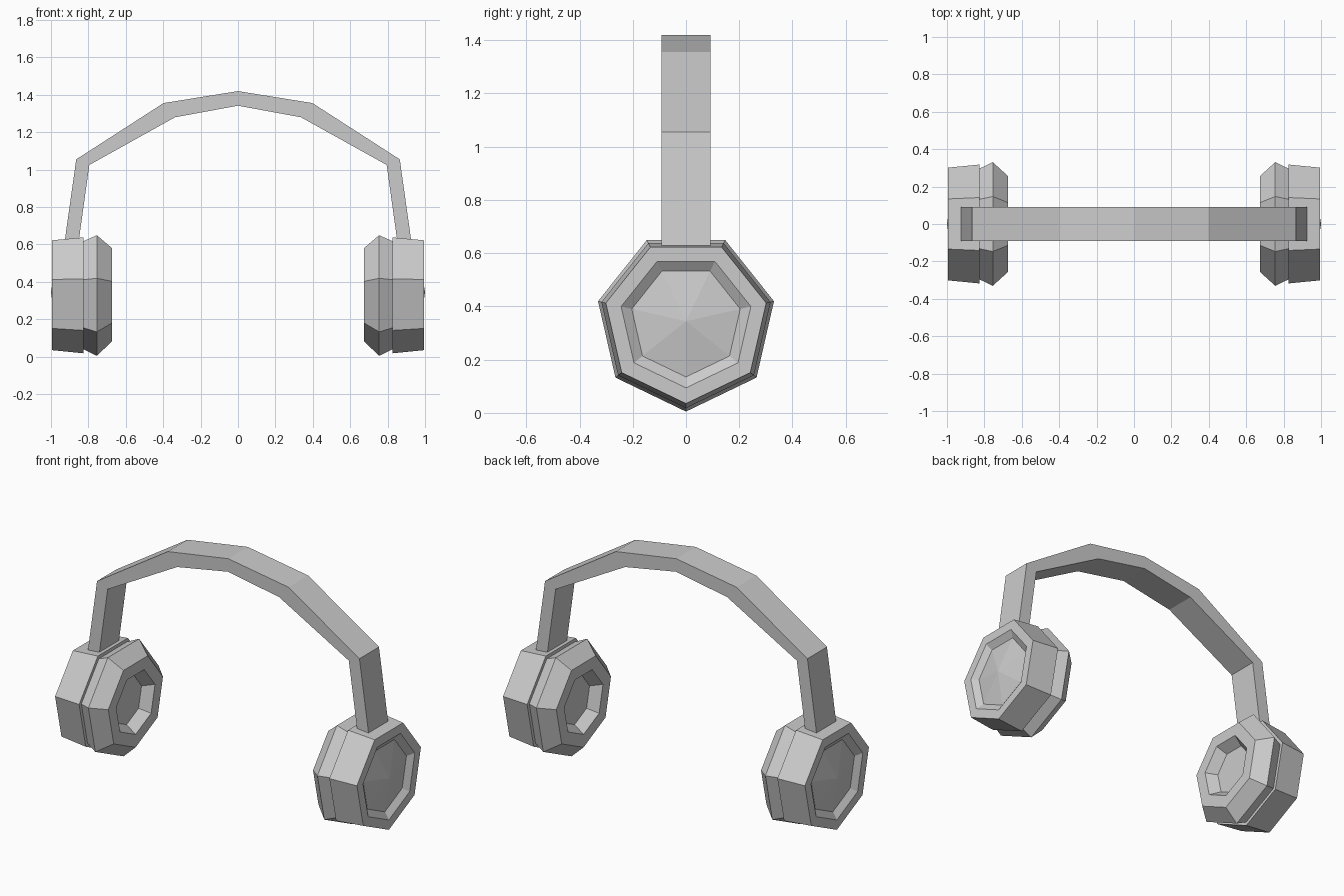
import bpy
import bmesh
from math import cos, sin, pi

cube = bpy.data.objects.get("Cube")
if cube:
    bpy.data.objects.remove(cube, do_unlink=True)

grey = bpy.data.materials.new("light grey")
grey.use_nodes = True
colour = (0.6, 0.6, 0.6, 1)
grey.diffuse_color = colour
grey.node_tree.nodes["Principled BSDF"].inputs["Base Color"].default_value = colour

SIDES = 7
CUP_Z = 0.344


def finish(name, bm):
    """Turn a half model into an object mirrored across x."""
    bmesh.ops.recalc_face_normals(bm, faces=bm.faces)
    mesh = bpy.data.meshes.new(name)
    bm.to_mesh(mesh)
    bm.free()
    mesh.materials.append(grey)
    obj = bpy.data.objects.new(name, mesh)
    bpy.context.collection.objects.link(obj)
    mirror = obj.modifiers.new("Mirror", 'MIRROR')
    mirror.use_clip = True
    return obj


def heptagon_lathe(name, profile):
    """Spin (x, radius) points around the cup axis, one corner pointing down."""
    bm = bmesh.new()
    rings = []
    for x, r in profile:
        if r == 0:
            rings.append([bm.verts.new((x, 0, CUP_Z))] * SIDES)
            continue
        angles = [2 * pi * i / SIDES - pi / 2 for i in range(SIDES)]
        rings.append([bm.verts.new((x, r * cos(a), CUP_Z + r * sin(a))) for a in angles])
    for a, b in zip(rings, rings[1:]):
        for i in range(SIDES):
            j = (i + 1) % SIDES
            corners = dict.fromkeys((a[i], a[j], b[j], b[i]))
            bm.faces.new(list(corners))
    return finish(name, bm)


# Outer shells with a bevelled recess and a shallow faceted cap
heptagon_lathe("ear_cup_shells", [
    (0.825, 0), (0.825, 0.326), (0.995, 0.309),
    (0.995, 0.25), (0.968, 0.209), (1.0, 0)])

# Ear cushions with a sunken centre on the inner side
heptagon_lathe("ear_cushions", [
    (0.83, 0), (0.83, 0.302), (0.755, 0.339), (0.675, 0.264),
    (0.675, 0.187), (0.735, 0.145), (0.735, 0)])

# Headband: half arch swept across its width
outer = [(0, 1.42), (0.398, 1.356), (0.865, 1.055), (0.929, 0.6)]
inner = [(0, 1.342), (0.337, 1.28), (0.795, 1.025), (0.854, 0.6)]
bm = bmesh.new()
sections = []
for (xo, zo), (xi, zi) in zip(outer, inner):
    sections.append([bm.verts.new(p) for p in (
        (xo, -0.092, zo), (xo, 0.092, zo), (xi, 0.092, zi), (xi, -0.092, zi))])
for a, b in zip(sections, sections[1:]):
    for i in range(4):
        j = (i + 1) % 4
        bm.faces.new((a[i], a[j], b[j], b[i]))
bm.faces.new(sections[-1])
finish("headband", bm)
